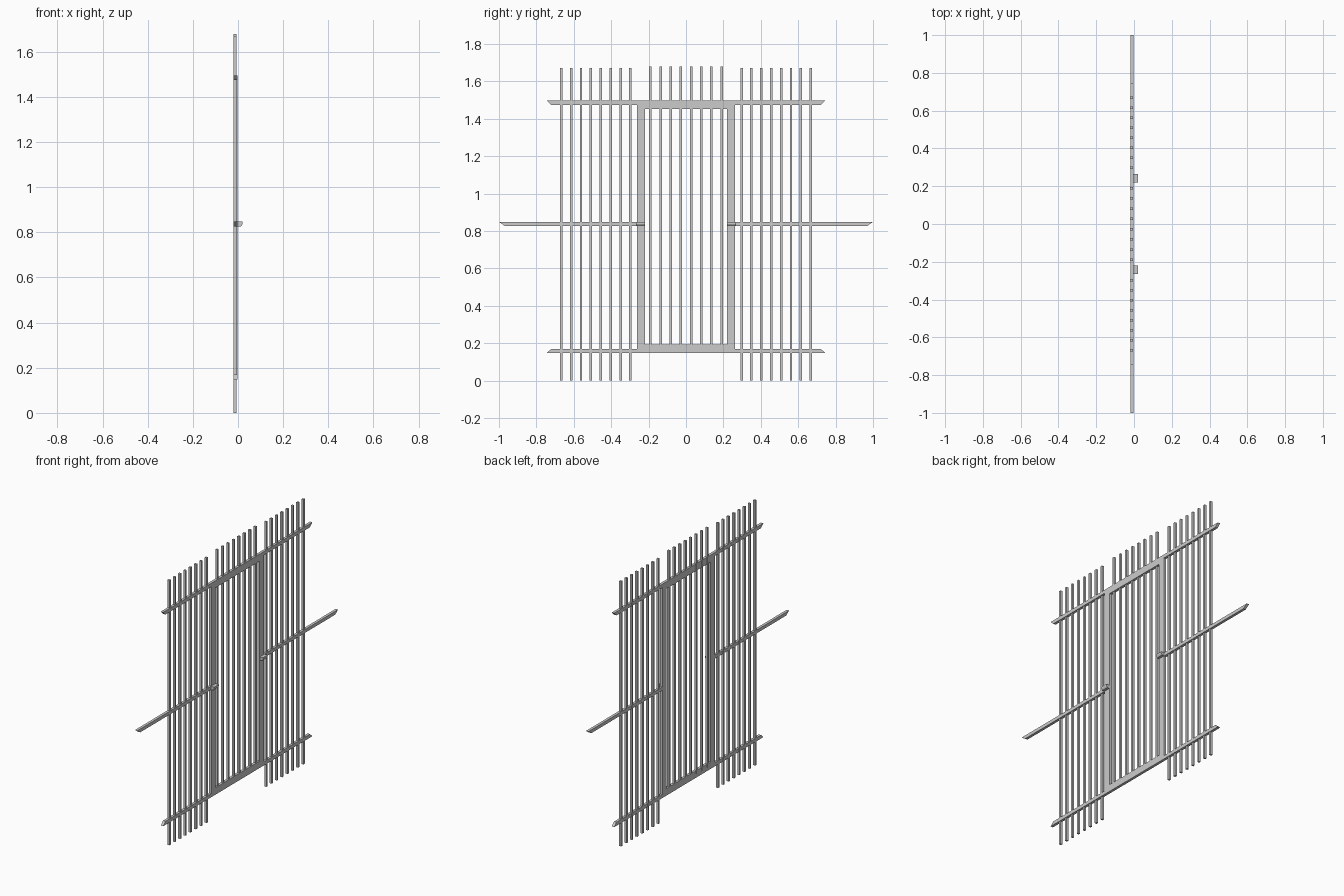
import bpy, bmesh

if "Cube" in bpy.data.objects:
    bpy.data.objects.remove(bpy.data.objects["Cube"])


def prism(name, profile, axis, a, b):
    """Extrude a closed profile along x (profile = y,z) or y (profile = x,z)."""
    bm = bmesh.new()
    def at(t, p, q):
        return bm.verts.new((t, p, q) if axis == 'x' else (p, t, q))
    lo = [at(a, *p) for p in profile]
    hi = [at(b, *p) for p in profile]
    bm.faces.new(lo)
    bm.faces.new(hi[::-1])
    n = len(profile)
    for i in range(n):
        j = (i + 1) % n
        bm.faces.new((lo[i], hi[i], hi[j], lo[j]))
    bmesh.ops.recalc_face_normals(bm, faces=bm.faces)
    me = bpy.data.meshes.new(name)
    bm.to_mesh(me)
    bm.free()
    ob = bpy.data.objects.new(name, me)
    bpy.context.collection.objects.link(ob)
    return ob


BACK, FRONT = -0.019, -0.002


def picket(name, y, z0, z1, w=0.0065):
    prism(name, [(y - w, z0), (y + w, z0), (y + w, z1), (y - w, z1)], 'x', -0.02, -0.006)


# Pickets: two fixed side groups and the door infill
for i in range(8):
    y = 0.297 + 0.0529 * i
    for s in (-1, 1):
        picket("side_picket", s * y, 0, 1.67)
    picket("door_picket", -0.19 + 0.3800 / 7 * i, 0.17, 1.68)

# Mitred door frame
yo, yi, zb, zt, f = 0.263, 0.219, 0.148, 1.496, 0.044
for s in (-1, 1):
    prism("door_stile", [(s * yo, zb), (s * yi, zb + f), (s * yi, zt - f), (s * yo, zt)],
          'x', BACK, FRONT)
prism("door_bottom_rail", [(-yo, zb), (yo, zb), (yi, zb + f), (-yi, zb + f)], 'x', BACK, FRONT)
prism("door_top_rail", [(-yo, zt), (yo, zt), (yi, zt - f), (-yi, zt - f)], 'x', BACK, FRONT)

# Side rails with slanted outer ends, and hinge blocks beside the door
for s in (-1, 1):
    prism("upper_rail", [(s * 0.26, 1.474), (s * 0.72, 1.474), (s * 0.743, 1.496), (s * 0.26, 1.496)],
          'x', BACK, FRONT)
    prism("lower_rail", [(s * 0.26, 0.148), (s * 0.743, 0.148), (s * 0.72, 0.170), (s * 0.26, 0.170)],
          'x', BACK, FRONT)
    prism("middle_rail", [(s * 0.22, 0.827), (s * 0.97, 0.827), (s * 1.0, 0.848), (s * 0.22, 0.848)],
          'x', BACK, FRONT)
    for a, b in ((0.22, 0.243), (0.243, 0.266)):
        prism("latch_block", [(-0.004, 0.827), (0.014, 0.827), (0.02, 0.837), (0.02, 0.848), (-0.004, 0.848)],
              'y', s * a, s * b)
